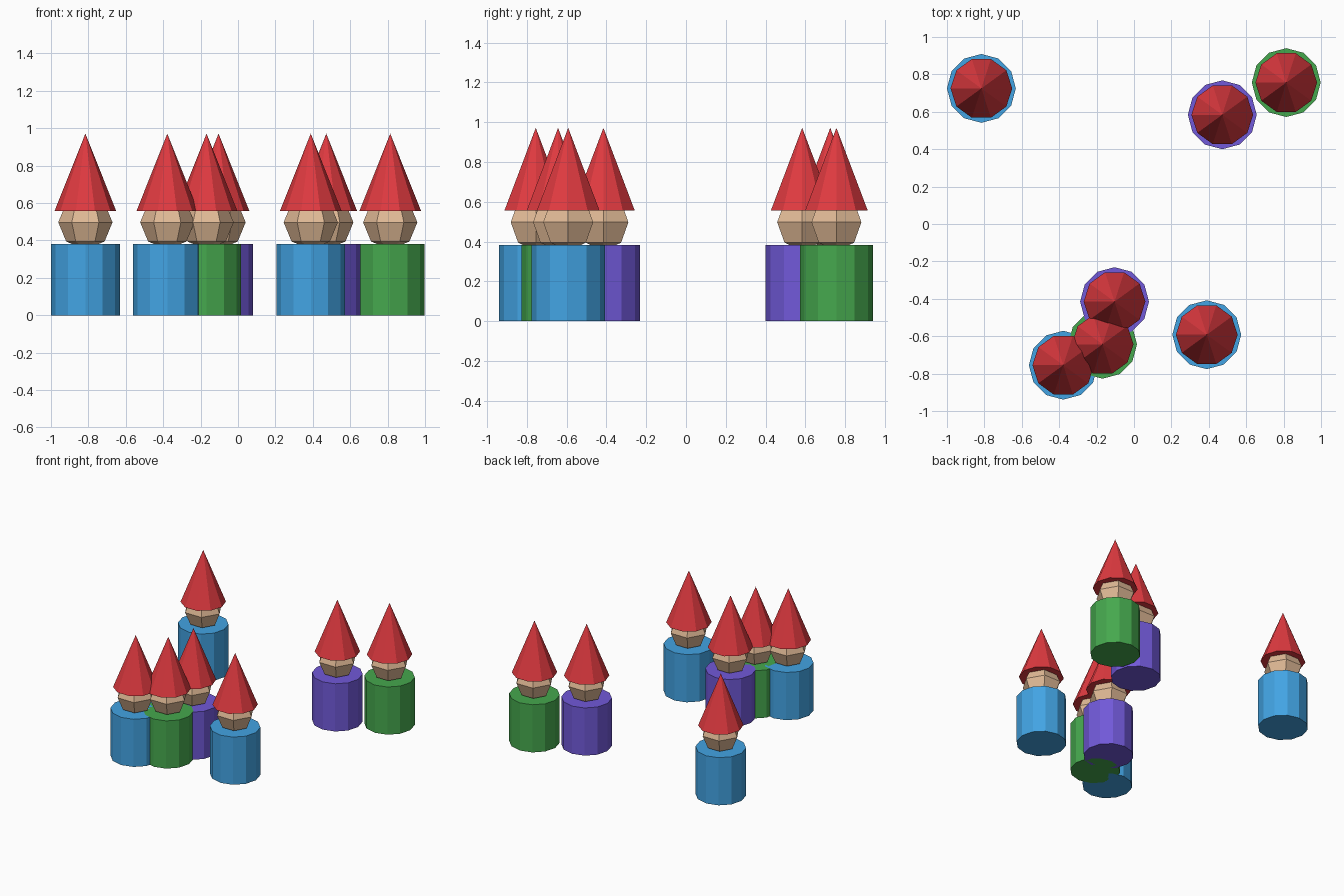
import bpy
import bmesh
import math
from mathutils import Matrix

default_cube = bpy.data.objects.get("Cube")
if default_cube:
    bpy.data.objects.remove(default_cube, do_unlink=True)


def make_material(name, rgb):
    mat = bpy.data.materials.new(name)
    mat.use_nodes = True
    color = (*rgb, 1.0)
    mat.diffuse_color = color
    mat.node_tree.nodes["Principled BSDF"].inputs["Base Color"].default_value = color
    return mat


RED = make_material("hat_red", (0.74, 0.042, 0.051))
SKIN = make_material("skin", (0.75, 0.49, 0.305))
BODY = {
    "blue": make_material("body_blue", (0.055, 0.37, 0.77)),
    "green": make_material("body_green", (0.06, 0.39, 0.075)),
    "purple": make_material("body_purple", (0.165, 0.1, 0.69)),
}

BODY_RADIUS, BODY_TOP = 0.184, 0.382
HEAD_RADIUS, HEAD_Z = 0.145, 0.497
HAT_RADIUS, HAT_BASE, HAT_TIP = 0.165, 0.557, 0.971


def make_mesh(name, mat, build):
    bm = bmesh.new()
    build(bm)
    bmesh.ops.recalc_face_normals(bm, faces=bm.faces)
    mesh = bpy.data.meshes.new(name)
    bm.to_mesh(mesh)
    bm.free()
    mesh.materials.append(mat)
    return mesh


def tapered(sides, r1, r2, z1, z2, turn=0.0):
    # Closed cylinder or cone standing between two heights
    def build(bm):
        matrix = Matrix.Translation((0, 0, (z1 + z2) / 2)) @ Matrix.Rotation(turn, 4, "Z")
        bmesh.ops.create_cone(bm, cap_ends=True, segments=sides, radius1=r1,
                              radius2=r2, depth=z2 - z1, matrix=matrix)
        bmesh.ops.remove_doubles(bm, verts=bm.verts, dist=0.0001)
    return build


def faceted_head(bm):
    # Six-sided faceted ball, with corners on the left and right
    bmesh.ops.create_uvsphere(bm, u_segments=6, v_segments=4, radius=HEAD_RADIUS,
                              matrix=Matrix.Translation((0, 0, HEAD_Z)))
    # Turn so that a corner lies on the x axis
    corner = max(bm.verts, key=lambda v: math.hypot(v.co.x, v.co.y))
    angle = math.atan2(corner.co.y, corner.co.x)
    bmesh.ops.rotate(bm, verts=bm.verts, cent=(0, 0, 0),
                     matrix=Matrix.Rotation(-angle, 3, "Z"))


# Shared part meshes
body_meshes = {
    color: make_mesh("body_" + color, mat,
                     tapered(12, BODY_RADIUS, BODY_RADIUS, 0, BODY_TOP))
    for color, mat in BODY.items()
}
head_mesh = make_mesh("head", SKIN, faceted_head)
# Ten-sided hat with corners at the front and back
hat_mesh = make_mesh("hat", RED, tapered(10, HAT_RADIUS, 0, HAT_BASE, HAT_TIP, math.pi / 2))

# Scattered figures: body colour and position
figures = [
    ("blue", -0.816, 0.725),
    ("purple", 0.472, 0.584),
    ("green", 0.814, 0.756),
    ("purple", -0.104, -0.415),
    ("green", -0.168, -0.643),
    ("blue", -0.378, -0.755),
    ("blue", 0.389, -0.592),
]

for number, (color, x, y) in enumerate(figures, 1):
    for part, mesh in (("body", body_meshes[color]), ("head", head_mesh), ("hat", hat_mesh)):
        obj = bpy.data.objects.new(f"figure_{number}_{part}", mesh)
        obj.location = (x, y, 0)
        bpy.context.collection.objects.link(obj)
